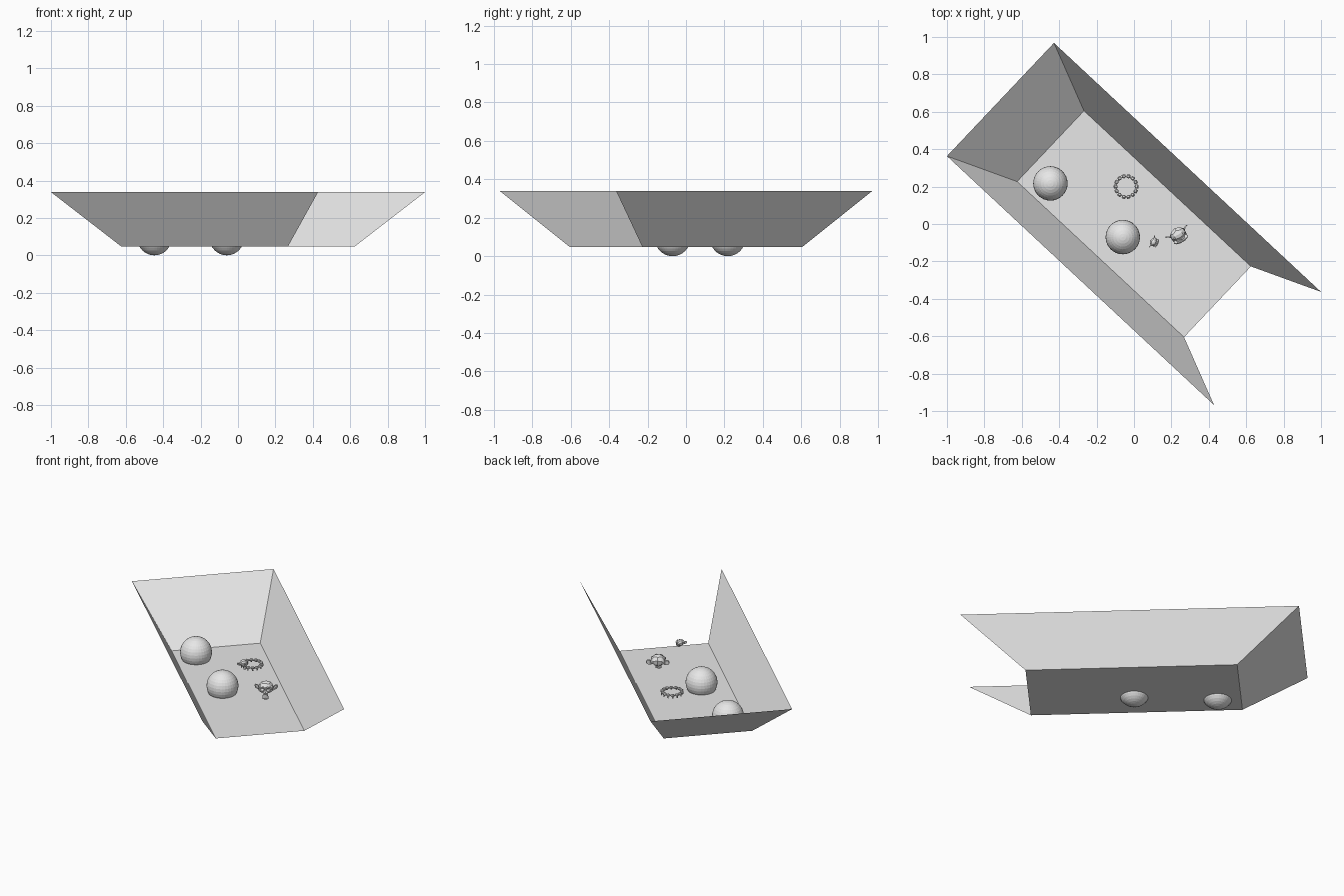
import bpy, bmesh, math

if "Cube" in bpy.data.objects:
    bpy.data.objects.remove(bpy.data.objects["Cube"])

grey = bpy.data.materials.new("plain_grey")
grey.diffuse_color = (0.8, 0.8, 0.8, 1.0)
grey.use_nodes = True
grey.node_tree.nodes["Principled BSDF"].inputs["Base Color"].default_value = grey.diffuse_color


def finish(obj, name):
    obj.name = name
    obj.data.materials.clear()
    obj.data.materials.append(grey)
    return obj


# Open tray: flared thin walls, one short end missing
rim = [(-1.0, 0.363), (-0.428, 0.968), (1.0, -0.363), (0.428, -0.968)]
bm = bmesh.new()
top = [bm.verts.new((x, y, 0.338)) for x, y in rim]
base = [bm.verts.new((x * 0.625, y * 0.625, 0.048)) for x, y in rim]
bm.faces.new(list(reversed(base)))
for a, b in ((0, 1), (1, 2), (3, 0)):
    bm.faces.new((base[a], base[b], top[b], top[a]))
mesh = bpy.data.meshes.new("tray")
bm.to_mesh(mesh)
bm.free()
tray = bpy.data.objects.new("tray", mesh)
bpy.context.collection.objects.link(tray)
finish(tray, "tray")

# Two balls set through the floor
for i, (x, y) in enumerate([(-0.447, 0.217), (-0.06, -0.07)]):
    bpy.ops.mesh.primitive_uv_sphere_add(segments=32, ring_count=16, radius=0.092,
                                         location=(x, y, 0.092))
    finish(bpy.context.object, f"ball_{i + 1}")


def head(name, loc, scale, turn):
    bpy.ops.mesh.primitive_monkey_add(size=2, location=loc, rotation=(0, 0, turn))
    bpy.context.object.scale = (scale,) * 3
    return finish(bpy.context.object, name)


# Two animal heads, the smaller one floating higher
head("large_head", (0.238, -0.06, 0.142), 0.05, math.radians(30))
head("small_head", (0.108, -0.097, 0.282), 0.027, math.radians(65))

# Ring of tiny heads
COUNT = 14
for i in range(COUNT):
    a = 2 * math.pi * i / COUNT
    head(f"ring_head_{i + 1}",
         (-0.042 + 0.056 * math.cos(a), 0.2 + 0.056 * math.sin(a), 0.128),
         0.0125, a + math.pi / 2)
